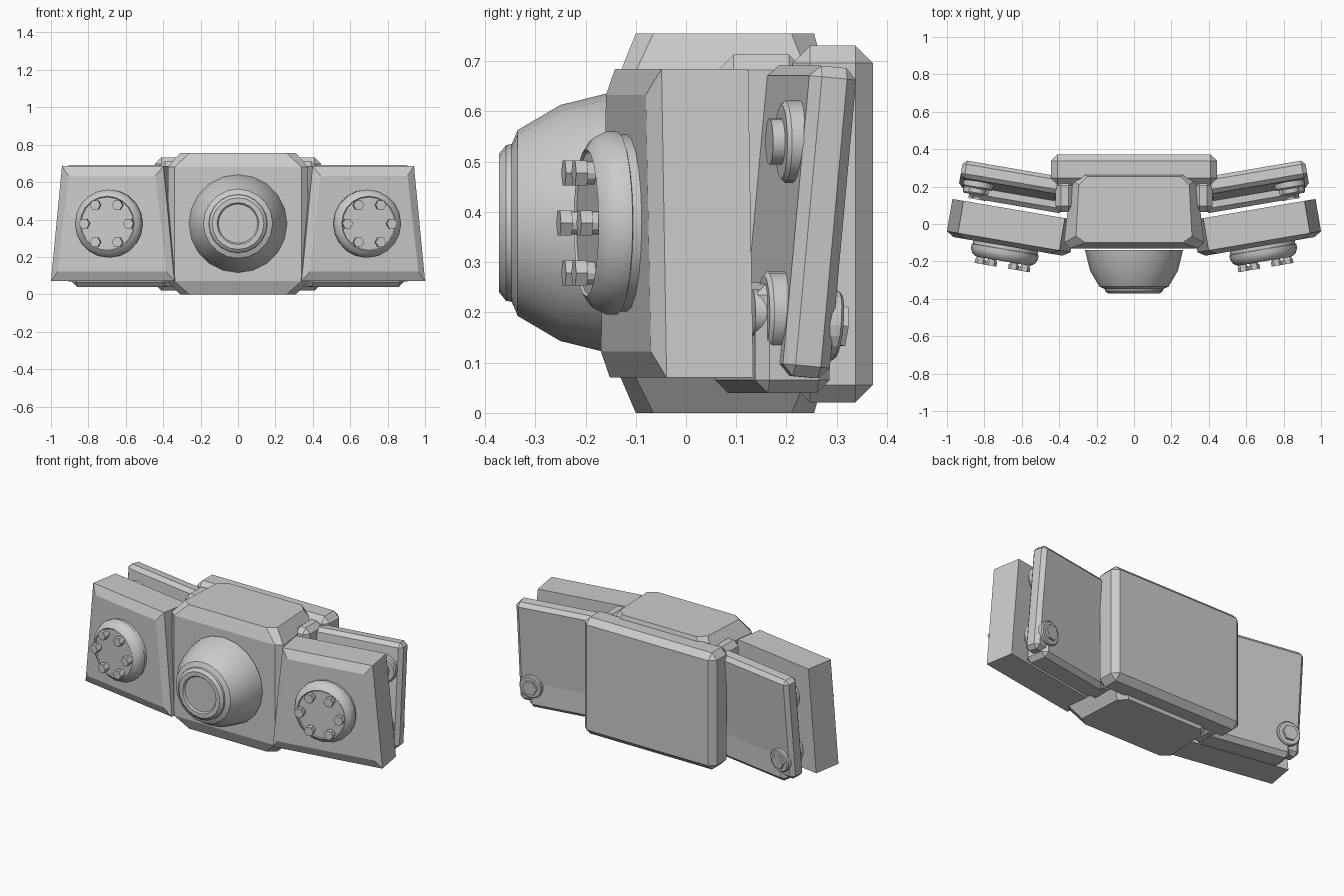
import bpy, bmesh
from math import radians, sin, cos, pi
from mathutils import Matrix, Vector

cube = bpy.data.objects.get("Cube")
if cube:
    bpy.data.objects.remove(cube)

GREY = (0.6, 0.6, 0.6, 1)
grey = bpy.data.materials.new("grey plastic")
grey.use_nodes = True
grey.diffuse_color = GREY
grey.node_tree.nodes["Principled BSDF"].inputs["Base Color"].default_value = GREY

TILT = radians(9.7)


def frame(x, y, z, tilt=0, lean=0):
    return Matrix.Translation((x, y, z)) @ Matrix.Rotation(tilt, 4, 'Z') @ Matrix.Rotation(lean, 4, 'X')


def finish(name, bm, matrix=Matrix(), mirror=False, smooth=True):
    bm.transform(matrix)
    bmesh.ops.recalc_face_normals(bm, faces=bm.faces)
    mesh = bpy.data.meshes.new(name)
    bm.to_mesh(mesh)
    bm.free()
    mesh.materials.append(grey)
    obj = bpy.data.objects.new(name, mesh)
    bpy.context.collection.objects.link(obj)
    if smooth:
        bpy.ops.object.select_all(action='DESELECT')
        obj.select_set(True)
        bpy.context.view_layer.objects.active = obj
        bpy.ops.object.shade_smooth_by_angle(angle=radians(32))
    if mirror:
        obj.modifiers.new("Mirror", 'MIRROR').use_mirror_merge = False
    return obj


def loft(bm, rings):
    """Skin a stack of equal-length point rings and cap both ends."""
    rows = [[bm.verts.new(p) for p in ring] for ring in rings]
    for a, b in zip(rows, rows[1:]):
        for i in range(len(a)):
            j = (i + 1) % len(a)
            bm.faces.new((a[i], a[j], b[j], b[i]))
    bm.faces.new(rows[0])
    bm.faces.new(rows[-1])


def turned(bm, profile, sides, x=0, z=0):
    """Lathe (radius, y) pairs around the y axis."""
    loft(bm, [[(x + r * cos(2 * pi * i / sides), y, z + r * sin(2 * pi * i / sides))
               for i in range(sides)] for r, y in profile])


def bevelled_box(name, size, bevel, matrix, mirror=False, segments=1):
    bm = bmesh.new()
    bmesh.ops.create_cube(bm, size=1)
    bmesh.ops.scale(bm, vec=Vector(size), verts=bm.verts)
    bmesh.ops.bevel(bm, geom=bm.edges[:], offset=bevel, segments=segments, affect='EDGES', profile=0.5)
    return finish(name, bm, matrix, mirror, smooth=segments > 1)


# Central housing: chamfered rings, wider toward the front
def housing_ring(half, z):
    return [(x, y, z) for x, y in half] + [(-x, y, z) for x, y in reversed(half)]


end = [(0.26, -0.10), (0.31, -0.065), (0.295, 0.21), (0.25, 0.255)]
middle = [(0.34, -0.13), (0.375, -0.10), (0.335, 0.24), (0.29, 0.275)]
bm = bmesh.new()
loft(bm, [housing_ring(h, z) for h, z in ((end, 0), (middle, 0.07), (middle, 0.68), (end, 0.755))])
finish("central_housing", bm, smooth=False)

# Domed lens with a stepped rim and sunken centre
bm = bmesh.new()
turned(bm, [(0.262, -0.138), (0.256, -0.165), (0.235, -0.25), (0.185, -0.335), (0.157, -0.347),
            (0.155, -0.358), (0.138, -0.372), (0.112, -0.372), (0.105, -0.362)], 20)
finish("lens_dome", bm, frame(0, 0, 0.378))

# Rear block
bevelled_box("rear_block", (0.89, 0.16, 0.71), 0.035, frame(0, 0.292, 0.376))

# Brackets between housing and rear block
bevelled_box("side_bracket", (0.10, 0.17, 0.67), 0.03, frame(0.37, 0.15, 0.378), True)


# Front side panels: trapezoids with a shallow chamfered face
def trapezoid(inset, y):
    low, high = 0.335 - inset, 0.275 - inset
    return [(-low, y, 0.07 + inset * 1.3), (low, y, 0.07 + inset * 1.3),
            (high, y, 0.685 - inset * 1.3), (-high, y, 0.685 - inset * 1.3)]


panel = frame(0.67, -0.095, 0, TILT)
bm = bmesh.new()
loft(bm, [trapezoid(0.04, -0.025), trapezoid(0, 0), trapezoid(0, 0.175)])
finish("front_panel", bm, panel, True, smooth=False)

# Round covers with six hex bolts on each front panel
cover = frame(0.685, -0.115, 0.378, TILT)
bm = bmesh.new()
turned(bm, [(0.176, 0.02), (0.176, -0.02), (0.182, -0.022), (0.182, -0.045), (0.17, -0.07),
            (0.147, -0.085), (0.142, -0.08)], 20)
finish("round_cover", bm, cover, True)
bm = bmesh.new()
for i in range(6):
    a = i * pi / 3
    x, z = 0.12 * cos(a), 0.115 * sin(a)
    turned(bm, [(0.023, -0.07), (0.023, -0.098)], 12, x, z)
    turned(bm, [(0.029, -0.096), (0.029, -0.12)], 6, x, z)
finish("cover_bolts", bm, cover, True, smooth=False)

# Leaning rear plates and the upright lower slabs they cross
bevelled_box("rear_plate", (0.54, 0.095, 0.62), 0.022,
             frame(0.66, 0.224, 0.38, TILT, radians(-5.3)), True)
bevelled_box("lower_slab", (0.52, 0.15, 0.22), 0.025, frame(0.62, 0.172, 0.15, TILT), True)

# Spacers in front of the rear plates
for name, z, y in (("upper_spacer", 0.54, 0.225), ("lower_spacer", 0.2, 0.19)):
    bm = bmesh.new()
    turned(bm, [(0.082, 0.01), (0.082, -0.028), (0.074, -0.036), (0.046, -0.036), (0.046, -0.06)], 20)
    finish(name, bm, frame(0.83, y, z, TILT), True)

# Hex bolts with washers on the back
bm = bmesh.new()
turned(bm, [(0.07, -0.03), (0.07, 0.012), (0.064, 0.018)], 20)
turned(bm, [(0.045, 0.016), (0.045, 0.032)], 6)
finish("rear_bolt", bm, frame(0.84, 0.285, 0.175, TILT, radians(-5.3)), True, smooth=False)
